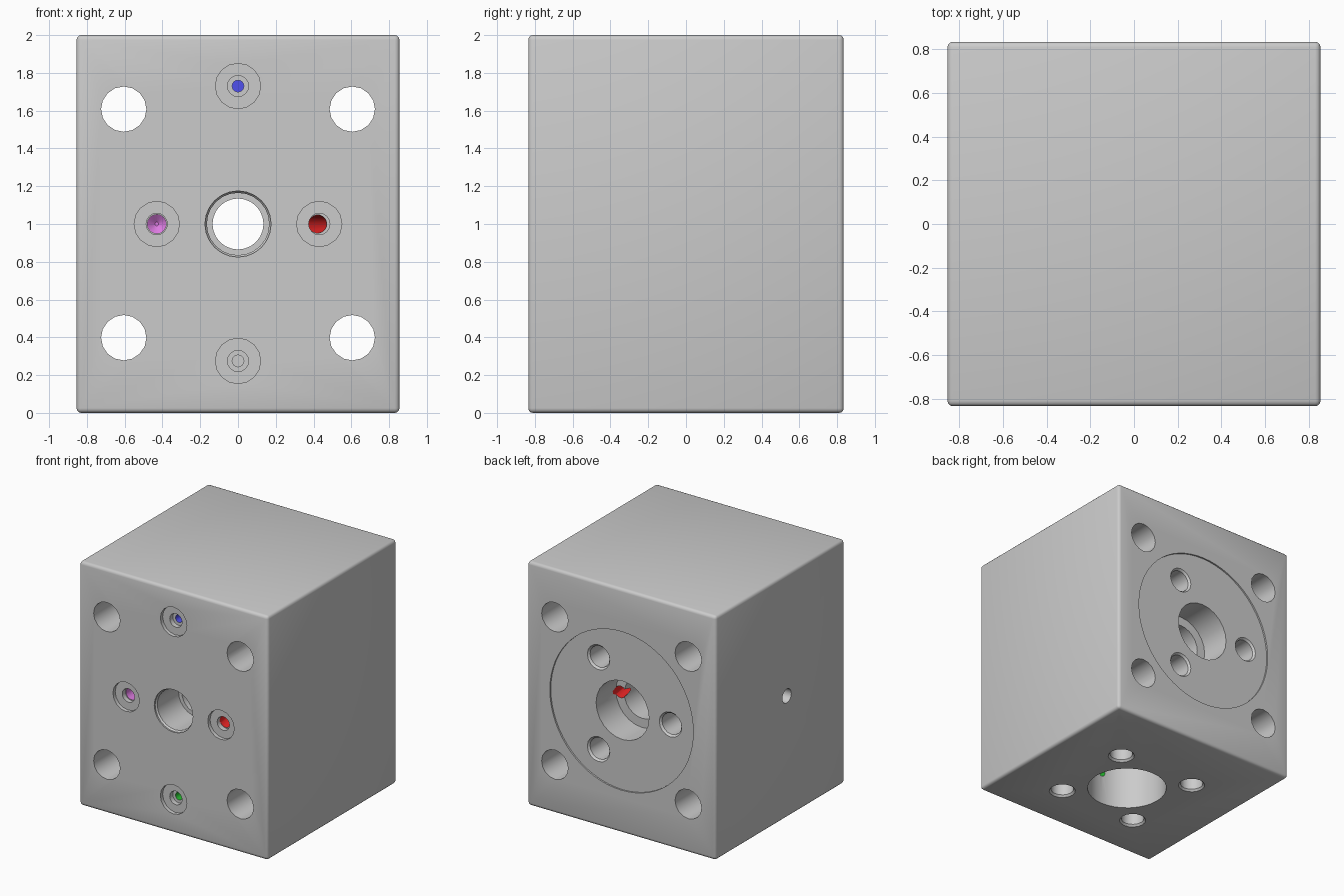
import bpy, bmesh, math
from mathutils import Vector

if "Cube" in bpy.data.objects:
    bpy.data.objects.remove(bpy.data.objects["Cube"])

PURPLE, RED, BLUE, GREEN = 1, 2, 3, 4
materials = [None]
for name, col in (("purple_passage", (0.72, 0.2, 0.75, 1)), ("red_passage", (0.9, 0.02, 0.02, 1)),
                  ("blue_passage", (0.08, 0.08, 0.85, 1)), ("green_passage", (0.02, 0.5, 0.03, 1))):
    m = bpy.data.materials.new(name)
    m.diffuse_color = col
    m.use_nodes = True
    m.node_tree.nodes["Principled BSDF"].inputs["Base Color"].default_value = m.diffuse_color
    materials.append(m)


def add_object(name, bm):
    bmesh.ops.recalc_face_normals(bm, faces=bm.faces)
    mesh = bpy.data.meshes.new(name)
    bm.to_mesh(mesh)
    bm.free()
    for m in materials:
        mesh.materials.append(m)
    ob = bpy.data.objects.new(name, mesh)
    bpy.context.scene.collection.objects.link(ob)
    return ob


# rounded block
bm = bmesh.new()
bmesh.ops.create_cube(bm, size=1)
for v in bm.verts:
    v.co = Vector((v.co.x * 1.71, v.co.y * 1.67, v.co.z * 2 + 1))
bmesh.ops.bevel(bm, geom=bm.edges[:], offset=0.025, segments=3, profile=0.5, affect='EDGES')
block = add_object("manifold_block", bm)
cutters = []


def drill(origin, direction, profile, colour=0, sides=16):
    """Cut a turned hole; profile lists (depth, radius) from the mouth inward."""
    bm = bmesh.new()
    rot = Vector((0, 0, 1)).rotation_difference(Vector(direction).normalized())
    rings = []
    for depth, r in profile:
        rings.append([bm.verts.new(rot @ Vector((r * math.cos(a), r * math.sin(a), depth)) + Vector(origin))
                      for a in (2 * math.pi * i / sides for i in range(sides))])
    for a, b in zip(rings, rings[1:]):
        for i in range(sides):
            j = (i + 1) % sides
            bm.faces.new((a[i], a[j], b[j], b[i]))
    bm.faces.new(rings[0])
    bm.faces.new(rings[-1])
    for f in bm.faces:
        f.material_index = colour
    ob = add_object("drill_cutter", bm)
    ob.hide_render = True
    mod = block.modifiers.new("drill", 'BOOLEAN')
    mod.operation, mod.solver, mod.object = 'DIFFERENCE', 'EXACT', ob
    cutters.append(ob)


def tapped(origin, direction, depth, face=0.0, r=0.088):
    drill(origin, direction, [(-0.03, r + 0.014), (face, r + 0.014), (face + 0.016, r),
                              (depth, r), (depth + 0.05, 0.01)])


INTO, OUT, UP = (0, 1, 0), (0, -1, 0), (0, 0, 1)
F, B, BORE_Y = -0.835, 0.835, -0.085

# shallow round recess on the back
drill((0, B, 1), OUT, [(-0.03, 0.65), (0.013, 0.65)], sides=64)

# stepped centre bore running front to back
drill((0, F, 1), INTO, [(-0.03, 0.175), (0.012, 0.175), (0.025, 0.165), (0.3, 0.165), (0.3001, 0.135),
                        (1.2, 0.135), (1.2001, 0.165), (1.4, 0.165), (1.4001, 0.24), (1.72, 0.24)], sides=24)

# four corner bolt holes
for x in (-0.605, 0.605):
    for z in (0.398, 1.608):
        drill((x, F, z), INTO, [(-0.05, 0.12), (1.72, 0.12)])

# three tapped holes on the back
for deg in (60, 180, 300):
    a = math.radians(deg)
    tapped((0.435 * math.cos(a), B, 1 + 0.435 * math.sin(a)), OUT, 0.35, face=0.013)

# bottom cavity with four tapped holes
drill((0, BORE_Y, 0), UP, [(-0.05, 0.305), (0.55, 0.305), (0.62, 0.2)], sides=32)
for sx in (-1, 1):
    for sy in (-1, 1):
        tapped((sx * 0.355, BORE_Y + sy * 0.355, 0), UP, 0.33)

# cross hole from the left side
drill((-0.855, BORE_Y, 1), (1, 0, 0), [(-0.03, 0.058), (0.48, 0.058), (0.51, 0.01)])

# four ring-sealed ports on the front
for x, z in ((-0.43, 1), (0.43, 1), (0, 1.73), (0, 0.275)):
    drill((x, F, z), INTO, [(-0.03, 0.12), (0.03, 0.12), (0.0301, 0.056), (0.07, 0.056)])

# coloured passages behind the ports
drill((-0.43, F + 0.06, 1), INTO, [(0, 0.05), (0.76, 0.05), (0.79, 0.01)], PURPLE)
drill((0.425, F + 0.05, 1), (-0.235, 1.4, 0), [(0, 0.048), (1.45, 0.048)], RED)
drill((0, F + 0.06, 1.73), INTO, [(0, 0.031), (0.45, 0.031)], BLUE)
drill((0, F + 0.06, 0.275), INTO, [(0, 0.031), (0.45, 0.031)], GREEN)

# bake the drilled block and remove the cutters
dg = bpy.context.evaluated_depsgraph_get()
baked = bpy.data.meshes.new_from_object(block.evaluated_get(dg))
block.modifiers.clear()
block.data = baked
for c in cutters:
    bpy.data.objects.remove(c)
bpy.context.view_layer.objects.active = block
block.select_set(True)
bpy.ops.object.shade_smooth_by_angle(angle=math.radians(32))
